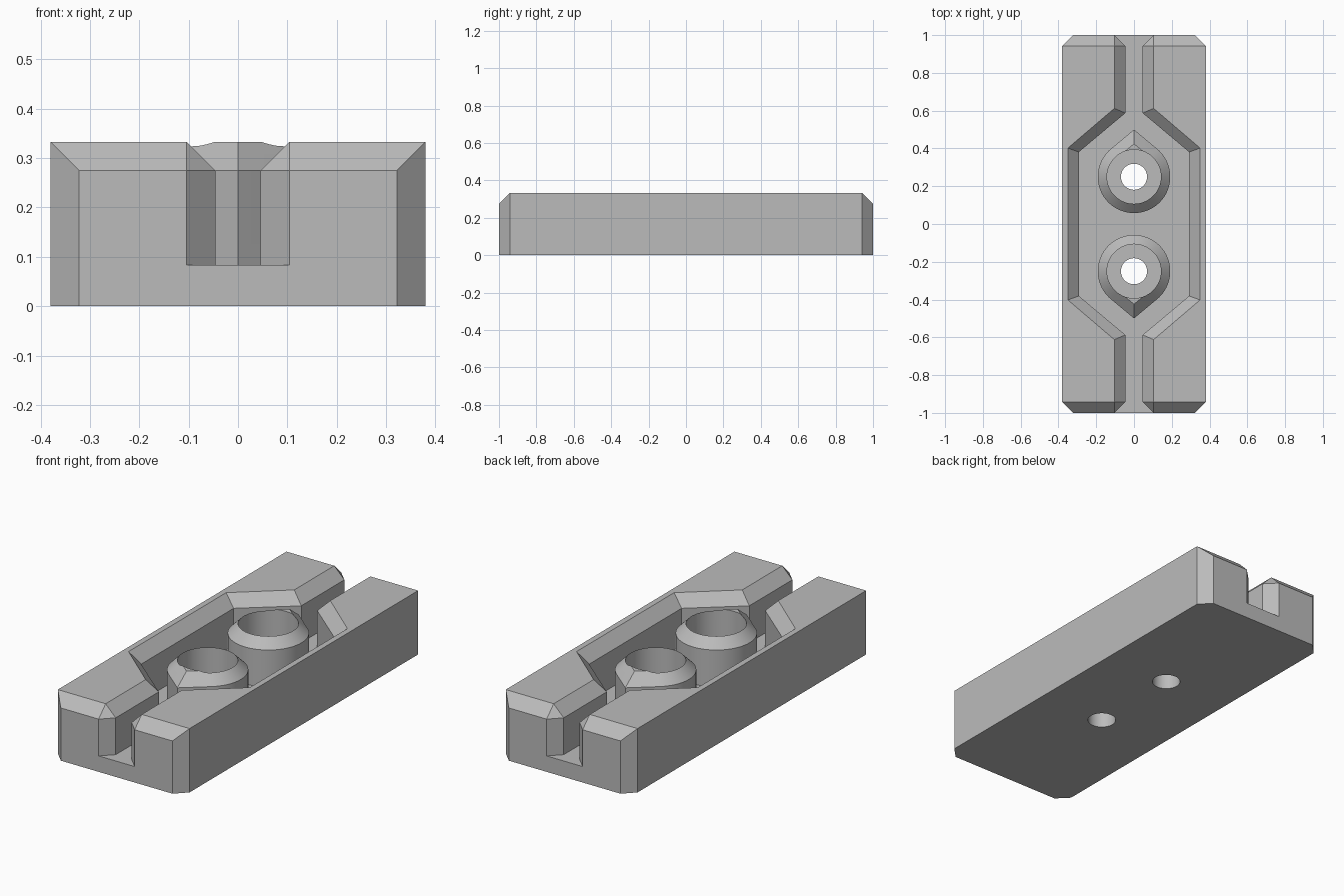
import bpy, bmesh, math

HALF_X, END_Y, TOP = 0.38, 1.0, 0.333
CH = 0.058                      # chamfer size used everywhere
SHOULDER = TOP - CH             # height where chamfers begin
FLOOR = 0.083                   # channel floor
POST_R, TIP, POST_Y = 0.192, 0.25, 0.25

cube = bpy.data.objects.get("Cube")
if cube:
    bpy.data.objects.remove(cube, do_unlink=True)

grey = bpy.data.materials.new("plain_grey")
grey.use_nodes = True
colour = (0.5, 0.5, 0.5, 1)
grey.diffuse_color = colour
grey.node_tree.nodes["Principled BSDF"].inputs["Base Color"].default_value = colour


def loft(name, layers):
    """Closed solid through matching outlines, given as (z, outline) pairs."""
    bm = bmesh.new()
    rings = [[bm.verts.new((x, y, z)) for x, y in pts] for z, pts in layers]
    n = len(rings[0])
    for low, high in zip(rings, rings[1:]):
        for i in range(n):
            j = (i + 1) % n
            bm.faces.new((low[i], low[j], high[j], high[i]))
    bm.faces.new(rings[0][::-1])
    bm.faces.new(rings[-1])
    bmesh.ops.remove_doubles(bm, verts=bm.verts, dist=1e-5)
    bmesh.ops.recalc_face_normals(bm, faces=bm.faces)
    mesh = bpy.data.meshes.new(name)
    bm.to_mesh(mesh)
    bm.free()
    mesh.materials.append(grey)
    ob = bpy.data.objects.new(name, mesh)
    bpy.context.collection.objects.link(ob)
    return ob


def four_way(quarter):
    """Mirror a quarter outline (x > 0, y > 0) into a full loop."""
    right = [(x, -y) for x, y in quarter[::-1]] + quarter
    return right + [(-x, y) for x, y in right[::-1]]


def circle(r, cy, n=72):
    return [(r * math.cos(2 * math.pi * i / n), cy + r * math.sin(2 * math.pi * i / n))
            for i in range(n)]


def teardrop(inset, side, n=64):
    """Round outline with a tangent point facing the nearest end."""
    r = POST_R - inset
    a = math.acos(POST_R / TIP)
    tip = r * TIP / POST_R
    pts = [(0, side * (POST_Y + tip))]
    for i in range(n + 1):
        t = a + (2 * math.pi - 2 * a) * i / n
        pts.append((r * math.sin(t), side * (POST_Y + r * math.cos(t))))
    return pts


def combine(target, tool, operation):
    mod = target.modifiers.new(operation.lower(), 'BOOLEAN')
    mod.operation, mod.solver, mod.object = operation, 'EXACT', tool
    bpy.context.view_layer.objects.active = target
    bpy.ops.object.modifier_apply(modifier=mod.name)
    bpy.data.objects.remove(tool, do_unlink=True)


# Block with chamfered upright corners and chamfered top ends
corner = (HALF_X, END_Y - CH)
side_outline = four_way([corner, (HALF_X - CH, END_Y)])
top_outline = four_way([corner, corner])
body = loft("mounting_block", [(0, side_outline), (SHOULDER, side_outline), (TOP, top_outline)])

# Channel: narrow at both ends, wide in the middle, chamfered rim
NARROW, BEYOND = 0.046, 1.1
RIM = NARROW + CH
inner = four_way([(0.292, 0.381), (NARROW, 0.587), (NARROW, END_Y - CH),
                  (RIM, END_Y), (RIM, BEYOND)])
outer = four_way([(0.35, 0.402), (RIM, 0.612), (RIM, END_Y - CH),
                  (RIM, END_Y - CH), (RIM, BEYOND)])
channel = loft("channel_cutter", [(FLOOR, inner), (SHOULDER, inner), (TOP, outer), (0.4, outer)])
combine(body, channel, 'DIFFERENCE')

# Two pointed posts, each with a counterbore and a through hole
for side in (-1, 1):
    wide = teardrop(0, side)
    post = loft("post", [(0.04, wide), (SHOULDER, wide), (TOP, teardrop(CH, side))])
    combine(body, post, 'UNION')
for side in (-1, 1):
    for radius, start in ((0.143, FLOOR), (0.069, -0.1)):
        ring = circle(radius, side * POST_Y)
        combine(body, loft("hole_cutter", [(start, ring), (0.5, ring)]), 'DIFFERENCE')

bpy.ops.object.select_all(action='DESELECT')
body.select_set(True)
bpy.context.view_layer.objects.active = body
bpy.ops.object.shade_smooth_by_angle(angle=math.radians(25))
